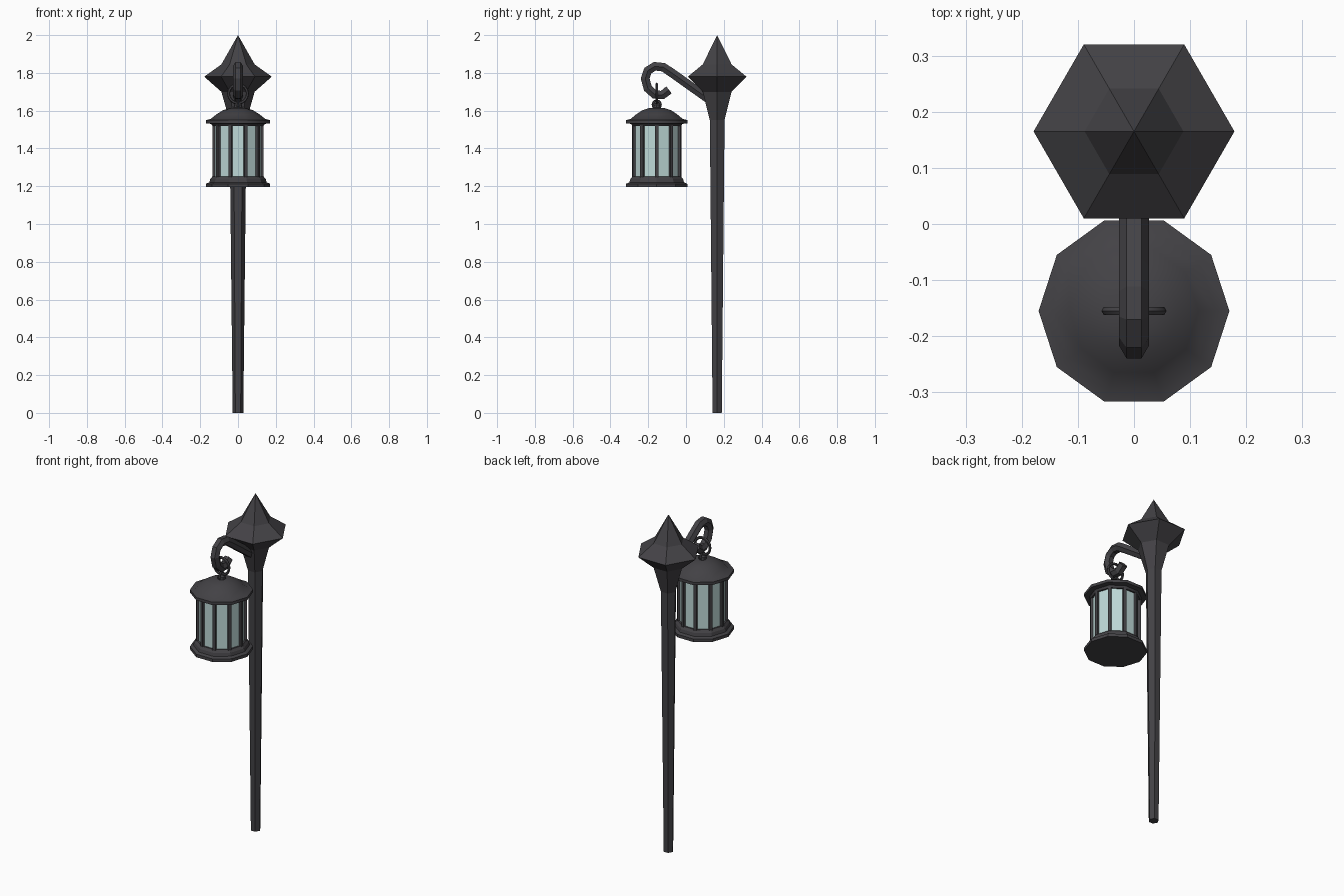
import bpy, bmesh, math
from mathutils import Vector, Matrix

if "Cube" in bpy.data.objects:
    bpy.data.objects.remove(bpy.data.objects["Cube"])


def material(name, rgb):
    m = bpy.data.materials.new(name)
    m.diffuse_color = (*rgb, 1)
    m.use_nodes = True
    m.node_tree.nodes["Principled BSDF"].inputs["Base Color"].default_value = m.diffuse_color
    return m


IRON = material("dark iron", (0.056, 0.054, 0.06))
GLASS = material("pale glass", (0.52, 0.70, 0.69))
POST_Y, LAMP_Y = 0.165, -0.155


def finish(bm, name, mat, smooth=None):
    bmesh.ops.recalc_face_normals(bm, faces=bm.faces)
    me = bpy.data.meshes.new(name)
    bm.to_mesh(me)
    bm.free()
    me.materials.append(mat)
    ob = bpy.data.objects.new(name, me)
    bpy.context.collection.objects.link(ob)
    if smooth:
        bpy.ops.object.select_all(action='DESELECT')
        ob.select_set(True)
        bpy.context.view_layer.objects.active = ob
        bpy.ops.object.shade_smooth_by_angle(angle=math.radians(smooth))
    return ob


def skin(rings, bm, closed=False):
    """Join consecutive vertex rings; cap the ends unless closed."""
    n = len(rings[0])
    loops = [[bm.verts.new(p) for p in r] for r in rings]
    pairs = list(zip(loops, loops[1:])) + ([(loops[-1], loops[0])] if closed else [])
    for a, b in pairs:
        for i in range(n):
            j = (i + 1) % n
            bm.faces.new((a[i], a[j], b[j], b[i]))
    if not closed:
        bm.faces.new(loops[0])
        bm.faces.new(loops[-1])


def lathe(name, profile, sides, y, mat, smooth=None):
    bm = bmesh.new()
    skin([[(r * math.cos(math.tau * k / sides), y + r * math.sin(math.tau * k / sides), z)
           for k in range(sides)] for r, z in profile], bm)
    bmesh.ops.remove_doubles(bm, verts=bm.verts, dist=0.0002)
    return finish(bm, name, mat, smooth)


def sweep_yz(name, path, radius, sides, mat):
    """Sweep a regular section along a path in the yz plane."""
    pts = [Vector((0, y, z)) for y, z in path]
    bm, rings = bmesh.new(), []
    for i, p in enumerate(pts):
        t = (pts[min(i + 1, len(pts) - 1)] - pts[max(i - 1, 0)]).normalized()
        side = Vector((1, 0, 0))
        up = side.cross(t)
        rings.append([p + radius * (math.cos(math.tau * k / sides) * side
                                    + math.sin(math.tau * k / sides) * up) for k in range(sides)])
    skin(rings, bm)
    return finish(bm, name, mat)


def torus(name, centre, major, minor, rot_z, mat, seg=16, sides=6):
    """Upright ring in the xz plane, turned about z."""
    bm, rings = bmesh.new(), []
    turn = Matrix.Rotation(rot_z, 3, 'Z')
    for i in range(seg):
        a = math.tau * i / seg
        ring = []
        for k in range(sides):
            b = math.tau * k / sides
            r = major + minor * math.cos(b)
            ring.append(Vector(centre) + turn @ Vector((r * math.cos(a), minor * math.sin(b), r * math.sin(a))))
        rings.append(ring)
    skin(rings, bm, closed=True)
    return finish(bm, name, mat, 50)


# Hexagonal post with its spiked finial
lathe("post", [(0.028, 0), (0.045, 1.55), (0.088, 1.70), (0.179, 1.78), (0.088, 1.845), (0.0001, 2.0)],
      6, POST_Y, IRON)

# Curled hanging arm
sweep_yz("hook_arm", [(0.15, 1.64), (-0.075, 1.80), (-0.12, 1.83), (-0.165, 1.835), (-0.202, 1.812),
                      (-0.216, 1.77), (-0.202, 1.718), (-0.165, 1.685), (-0.125, 1.683), (-0.09, 1.71)],
         0.027, 6, IRON)

# Linked rings
torus("hanging_ring", (0, LAMP_Y, 1.69), 0.05, 0.008, 0, IRON)
torus("lantern_loop", (0, LAMP_Y, 1.632), 0.02, 0.007, math.pi / 2, IRON, seg=12)

# Lantern body: base, glass, roof
lathe("lantern_base", [(0.17, 1.195), (0.17, 1.213), (0.152, 1.22), (0.147, 1.238), (0.135, 1.252)],
      10, LAMP_Y, IRON)
lathe("lantern_glass", [(0.125, 1.24), (0.125, 1.53)], 10, LAMP_Y, GLASS)
lathe("lantern_roof", [(0.135, 1.518), (0.142, 1.53), (0.17, 1.533), (0.17, 1.55), (0.145, 1.556),
                       (0.115, 1.58), (0.08, 1.602), (0.045, 1.613), (0.0001, 1.618)],
      10, LAMP_Y, IRON, 40)
lathe("roof_stud", [(0.024, 1.60), (0.022, 1.63), (0.012, 1.64)], 10, LAMP_Y, IRON)

# Corner bars between the panes
bm = bmesh.new()
for k in range(10):
    a = math.tau * k / 10
    m = (Matrix.Translation((0, LAMP_Y, 1.385)) @ Matrix.Rotation(a, 4, 'Z')
         @ Matrix.Translation((0.126, 0, 0)) @ Matrix.Diagonal((0.02, 0.018, 0.28, 1)))
    bmesh.ops.create_cube(bm, size=1, matrix=m)
finish(bm, "lantern_bars", IRON)
